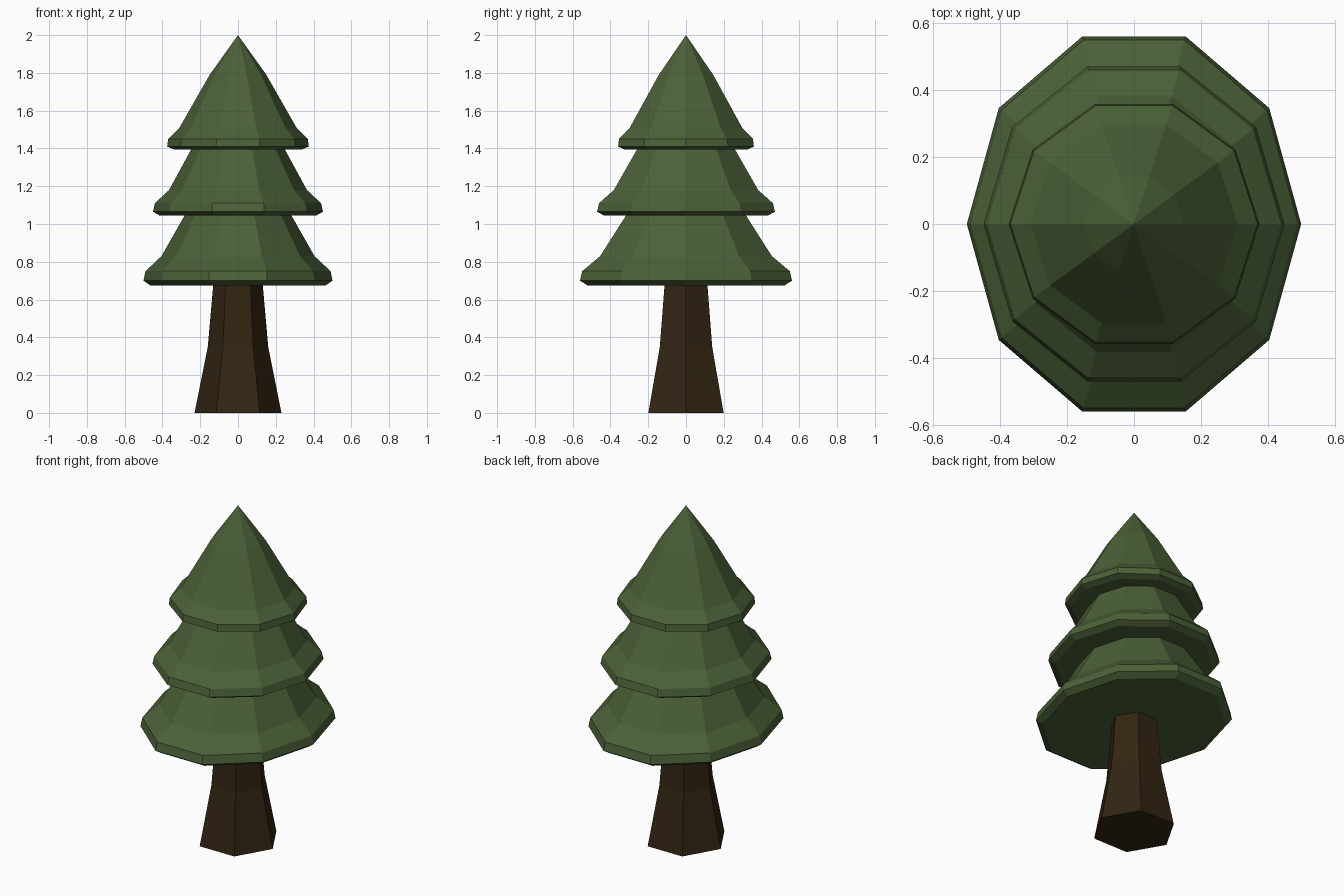
import bpy, bmesh
from math import cos, sin, tau

default = bpy.data.objects.get("Cube")
if default:
    bpy.data.objects.remove(default, do_unlink=True)


def make_material(name, rgb):
    mat = bpy.data.materials.new(name)
    mat.use_nodes = True
    mat.diffuse_color = (*rgb, 1)
    bsdf = mat.node_tree.nodes["Principled BSDF"]
    bsdf.inputs["Base Color"].default_value = (*rgb, 1)
    bsdf.inputs["Roughness"].default_value = 0.9
    return mat


def lathe(name, profile, sides, stretch, mat):
    """Closed, flat-faced solid from (radius, height) rings; stretch scales y."""
    bm = bmesh.new()
    rings = []
    for r, z in profile:
        count = sides if r > 0 else 1
        rings.append([bm.verts.new((r * cos(tau * i / sides),
                                    r * stretch * sin(tau * i / sides), z))
                      for i in range(count)])
    for low, high in zip(rings, rings[1:]):
        for i in range(sides):
            j = (i + 1) % sides
            if len(high) == 1:
                bm.faces.new((low[i], low[j], high[0]))
            else:
                bm.faces.new((low[i], low[j], high[j], high[i]))
    for ring in (rings[0], rings[-1]):
        if len(ring) > 1:
            bm.faces.new(ring)
    bmesh.ops.recalc_face_normals(bm, faces=bm.faces)
    mesh = bpy.data.meshes.new(name)
    bm.to_mesh(mesh)
    bm.free()
    mesh.materials.append(mat)
    obj = bpy.data.objects.new(name, mesh)
    bpy.context.collection.objects.link(obj)
    return obj


green = make_material("needle green", (0.07, 0.118, 0.038))
brown = make_material("bark brown", (0.032, 0.018, 0.006))

# Six-sided trunk flaring at the foot
lathe("trunk", [(0.23, 0), (0.16, 0.35), (0.13, 0.69)], 6, 1, brown)

# Three ten-sided foliage tiers: underside, rim, lip, shoulder, neck, tip
lathe("lower_foliage", [(0.465, 0.675), (0.5, 0.70), (0.49, 0.75),
                        (0.405, 0.83), (0.28, 1.05), (0, 1.3)], 10, 1.18, green)
lathe("middle_foliage", [(0.415, 1.045), (0.45, 1.065), (0.44, 1.11),
                         (0.365, 1.18), (0.245, 1.4), (0, 1.65)], 10, 1.1, green)
lathe("top_foliage", [(0.34, 1.395), (0.375, 1.41), (0.37, 1.45),
                      (0.31, 1.51), (0.15, 1.79), (0, 2)], 10, 1.008, green)
